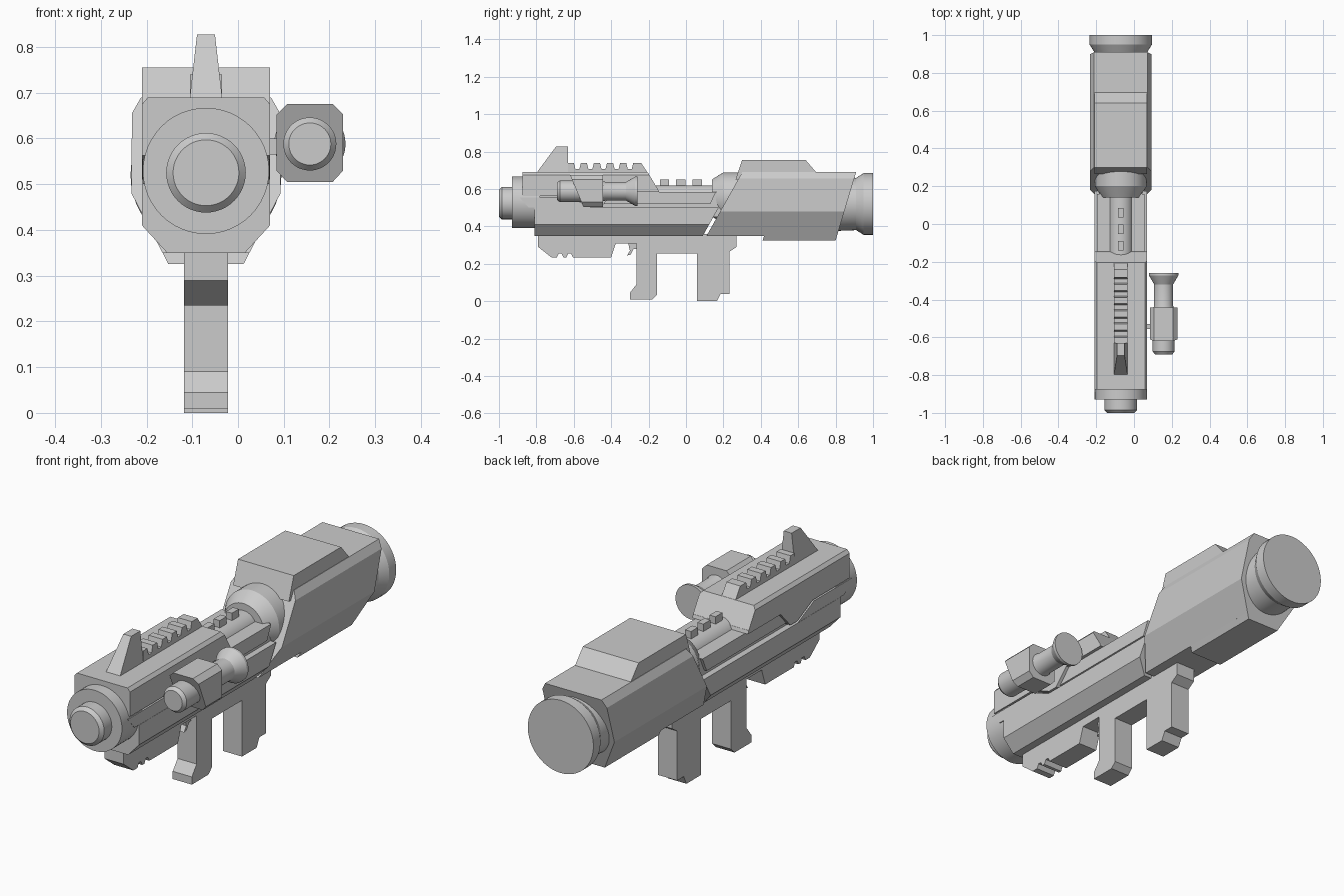
import bpy, bmesh, math
from mathutils import Matrix

if "Cube" in bpy.data.objects:
    bpy.data.objects.remove(bpy.data.objects["Cube"])

CX = -0.07            # centre plane of the launcher
grey = bpy.data.materials.new("light grey")
grey.diffuse_color = (0.6, 0.6, 0.6, 1)
grey.use_nodes = True
grey.node_tree.nodes["Principled BSDF"].inputs["Base Color"].default_value = grey.diffuse_color


def finish(name, bm):
    bmesh.ops.recalc_face_normals(bm, faces=bm.faces)
    me = bpy.data.meshes.new(name)
    bm.to_mesh(me)
    bm.free()
    me.materials.append(grey)
    ob = bpy.data.objects.new(name, me)
    bpy.context.collection.objects.link(ob)
    return ob


def bridge(name, a, b):
    """Solid between two matching point rings."""
    bm = bmesh.new()
    va = [bm.verts.new(p) for p in a]
    vb = [bm.verts.new(p) for p in b]
    bm.faces.new(va)
    bm.faces.new(vb)
    n = len(a)
    for i in range(n):
        j = (i + 1) % n
        bm.faces.new((va[i], va[j], vb[j], vb[i]))
    return finish(name, bm)


def plate(name, yz, half, cx=CX, taper=None):
    """Side profile extruded across x; taper(z) optionally scales the width."""
    t = taper or (lambda z: 1)
    return bridge(name, [(cx - half * t(z), y, z) for y, z in yz],
                  [(cx + half * t(z), y, z) for y, z in yz])


def hull(name, right, y0, y1, cx=CX):
    """Mirrored cross-section lofted along y, with ends slanted by height."""
    ring = [(w, z) for w, z in right] + [(-w, z) for w, z in reversed(right)]
    return bridge(name, [(cx + w, y0(z), z) for w, z in ring],
                  [(cx + w, y1(z), z) for w, z in ring])


def turned(name, prof, cx, cz, n=48):
    """Revolve (y, radius) pairs about an axis along y."""
    bm = bmesh.new()
    rings = [[bm.verts.new((cx + r * math.cos(2 * math.pi * i / n), y,
                            cz + r * math.sin(2 * math.pi * i / n)))
              for i in range(n)] for y, r in prof]
    bm.faces.new(rings[0])
    bm.faces.new(rings[-1])
    for a, b in zip(rings, rings[1:]):
        for i in range(n):
            j = (i + 1) % n
            bm.faces.new((a[i], a[j], b[j], b[i]))
    ob = finish(name, bm)
    bpy.ops.object.select_all(action='DESELECT')
    ob.select_set(True)
    bpy.context.view_layer.objects.active = ob
    bpy.ops.object.shade_smooth_by_angle(angle=math.radians(25))
    return ob


def box(name, x0, x1, y0, y1, z0, z1):
    return bridge(name, [(x0, y0, z0), (x1, y0, z0), (x1, y0, z1), (x0, y0, z1)],
                  [(x0, y1, z0), (x1, y1, z0), (x1, y1, z1), (x0, y1, z1)])


def const(v):
    return lambda z: v


# Muzzle, nose drum and exposed barrel
turned("muzzle", [(-1, .072), (-.985, .087), (-.92, .087)], CX, .525)
turned("nose_drum", [(-.93, .138), (-.78, .138)], CX, .529)
turned("exposed_barrel", [(-.3, .065), (.2, .065)], CX, .555)
turned("collar", [(.14, .1), (.2, .137), (.34, .137)], CX, .552)
for y in (-.115, -.028, .06):
    box("barrel_block", CX - .015, CX + .015, y - .025, y + .025, .6, .652)

# Front housing: lower hull, inner core, side ledges and upper shell
hull("lower_hull", [(.14, .5), (.14, .41), (.085, .35)],
     const(-.81), lambda z: .09 + (z - .35) * .56)
box("inner_core", CX - .112, CX + .112, -.86, .3, .45, .585)
plate("front_side_panel", [(-.81, .45), (-.81, .5), (-.84, .5), (-.89, .555),
                           (-.62, .555), (-.5, .498), (-.5, .45)], .139)
plate("side_rail", [(-.5, .52), (.13, .52), (.16, .585), (-.4, .585)], .125)
hull("upper_shell", [(.127, .69), (.14, .675), (.14, .6)],
     const(-.875), lambda z: -.205 + (.69 - z) * .6)
plate("upper_shell_skirt", [(-.875, .6), (-.875, .563), (-.61, .563), (-.5, .51),
                            (-.45, .51), (-.38, .585), (-.145, .585), (-.15, .6)], .14)

# Rear housing with slanted ends, deeper tail and raised top box
front = lambda z: .11 + (z - .35) * .56
back = lambda z: .8 + (z - .325) * .3
upper = [(.142, .69), (.162, .655), (.163, .48)]
hull("rear_housing", upper + [(.095, .35)], front, back)
hull("rear_keel", [(.1625, .48), (.082, .325)], lambda z: .41 + (z - .325) * .3, back)
plate("top_box", [(.265, .65), (.3, .755), (.64, .755), (.7, .685), (.7, .65)], .14)

# Rear cap
turned("rear_cap", [(.78, .145), (.91, .14), (.95, .165), (1, .165)], CX, .52)

# Foregrip, trigger, grip and rear support as one underside profile
plate("underside_frame", [
    (-.79, .36), (-.79, .29), (-.72, .235), (-.69, .235), (-.68, .255), (-.665, .255),
    (-.655, .235), (-.64, .235), (-.63, .255), (-.615, .255), (-.605, .235),
    (-.4, .235), (-.375, .31), (-.265, .31), (-.265, .09), (-.3, .045), (-.3, .01),
    (-.18, .01), (-.155, .035), (-.155, .255), (.06, .255), (.06, 0), (.165, 0),
    (.185, .04), (.232, .04), (.232, .265), (.27, .29), (.27, .36)], .048)
plate("trigger", [(-.31, .315), (-.3, .27), (-.315, .245), (-.295, .25),
                  (-.28, .28), (-.265, .28), (-.265, .315)], .02)

# Toothed top rail and front sight fin
rail = [(-.63, .68), (-.63, .74)]
for y in (-.6, -.53, -.46, -.39, -.32):
    rail += [(y, .74), (y + .008, .708), (y + .03, .708), (y + .038, .74)]
rail += [(-.24, .74), (-.2, .68)]
plate("top_rail", rail, .035)
plate("sight_fin", [(-.8, .685), (-.695, .827), (-.63, .827), (-.63, .685)], .036,
      taper=lambda z: 1 - (z - .685) * 3.2)

# Side scope: chamfered box, tube, flared eyepiece and mount
SX, SZ = .157, .588
hull("scope_body", [(.05, .675), (.073, .652), (.073, .53), (.05, .505)],
     lambda z: -.62 + (.675 - z) * .42, const(-.443), SX)
turned("scope_front", [(-.69, .046), (-.675, .058), (-.5, .058)], SX, SZ)
turned("scope_tube", [(-.46, .058), (-.43, .05), (-.32, .05), (-.272, .078),
                      (-.26, .078)], SX, SZ)
box("scope_mount", .06, .095, -.555, -.53, .565, .6)
